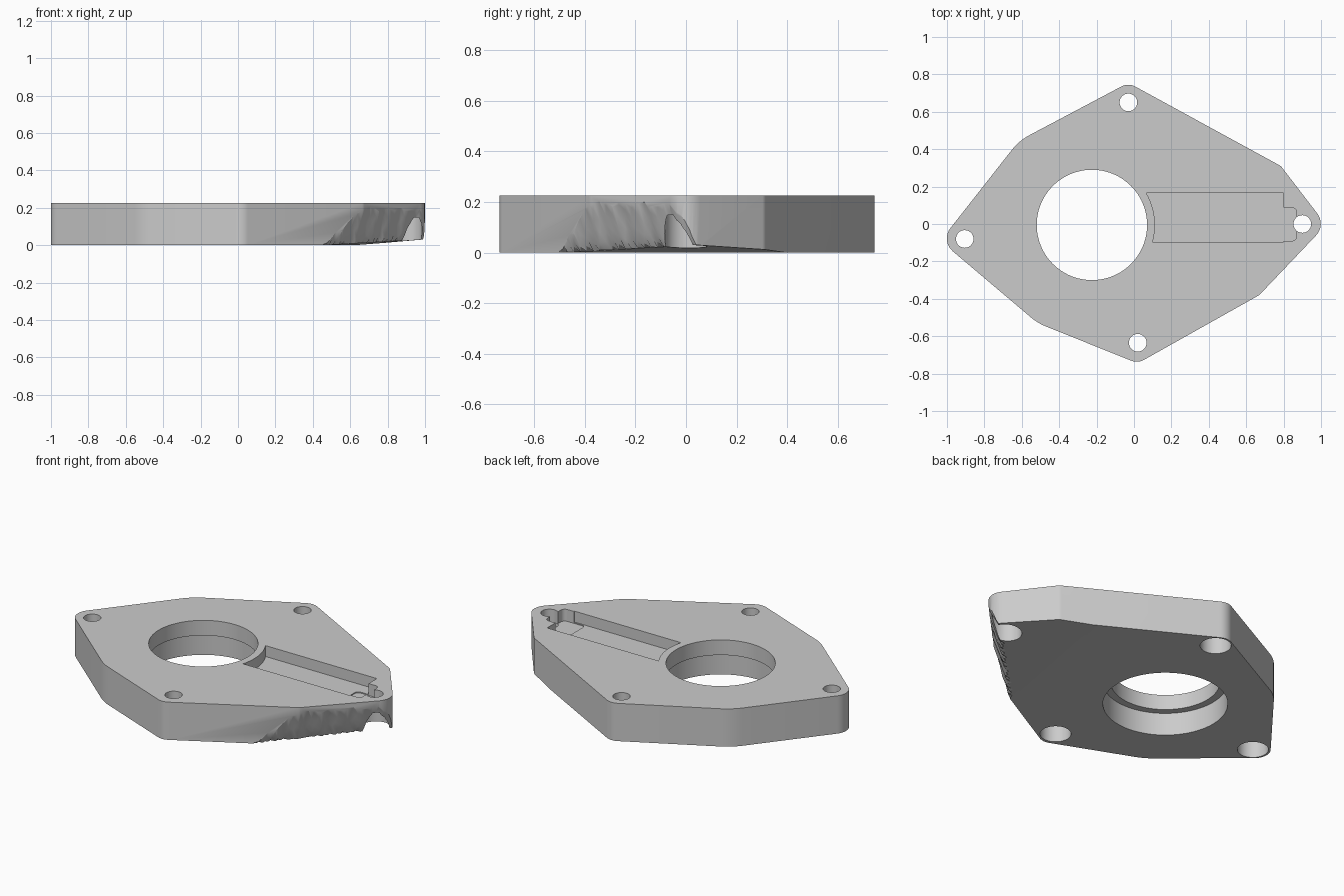
import bpy, bmesh, math
from mathutils import Vector

cube = bpy.data.objects.get("Cube")
if cube:
    bpy.data.objects.remove(cube, do_unlink=True)

THICK = 0.225
BORE = (-0.225, -0.005)
BOLT_HOLES = [(-0.03, 0.65), (0.02, -0.635), (-0.905, -0.08), (0.9, 0.0)]

grey = bpy.data.materials.new("plain grey")
grey.use_nodes = True
grey.diffuse_color = (0.6, 0.6, 0.6, 1)
grey.node_tree.nodes["Principled BSDF"].inputs["Base Color"].default_value = (0.6, 0.6, 0.6, 1)


def finish(bm, name):
    bmesh.ops.recalc_face_normals(bm, faces=bm.faces)
    mesh = bpy.data.meshes.new(name)
    bm.to_mesh(mesh)
    bm.free()
    mesh.materials.append(grey)
    obj = bpy.data.objects.new(name, mesh)
    bpy.context.collection.objects.link(obj)
    return obj


def rounded(corners, steps=8):
    """Polygon with each corner (x, y, radius) replaced by a tangent arc."""
    points = []
    for i, (x, y, r) in enumerate(corners):
        p = Vector((x, y))
        a = (Vector(corners[i - 1][:2]) - p).normalized()
        b = (Vector(corners[(i + 1) % len(corners)][:2]) - p).normalized()
        half = a.angle(b) / 2
        centre = p + (a + b).normalized() * r / math.sin(half)
        start = p + a * r / math.tan(half) - centre
        end = p + b * r / math.tan(half) - centre
        sweep = start.angle_signed(end)
        for k in range(steps + 1):
            t = -sweep * k / steps
            c, s = math.cos(t), math.sin(t)
            points.append(centre + Vector((c * start.x - s * start.y, s * start.x + c * start.y)))
    return points


def circle(centre, r, n=64):
    return [(centre[0] + r * math.cos(math.tau * k / n),
             centre[1] + r * math.sin(math.tau * k / n)) for k in range(n)]


def prism(name, outline, z0, z1):
    bm = bmesh.new()
    low = [bm.verts.new((p[0], p[1], z0)) for p in outline]
    high = [bm.verts.new((p[0], p[1], z1)) for p in outline]
    bm.faces.new(low)
    bm.faces.new(high)
    for i in range(len(low)):
        bm.faces.new((low[i - 1], low[i], high[i], high[i - 1]))
    return finish(bm, name)


def cut(target, cutter):
    cutter.hide_render = True
    mod = target.modifiers.new("cut", "BOOLEAN")
    mod.operation = "DIFFERENCE"
    mod.solver = "EXACT"
    mod.object = cutter
    bpy.context.view_layer.objects.active = target
    bpy.ops.object.modifier_apply(modifier=mod.name)
    bpy.data.objects.remove(cutter, do_unlink=True)


# Plate with rounded corners
plate = prism("flange_plate", rounded([
    (-0.03, 0.755, 0.08), (-0.614, 0.446, 0.3), (-1.035, -0.09, 0.09),
    (-0.515, -0.53, 0.3), (0.02, -0.745, 0.08), (0.67, -0.38, 0.05),
    (1.027, -0.005, 0.09), (0.785, 0.31, 0.05)]), 0, THICK)

# Stepped main bore, wider underneath
cut(plate, prism("bore_cutter", circle(BORE, 0.295, 96), -0.1, 0.4))
cut(plate, prism("lower_bore_cutter", circle(BORE, 0.337, 96), -0.1, 0.135))

# Bolt holes, counterbored from below
for spot in BOLT_HOLES:
    cut(plate, prism("hole_cutter", circle(spot, 0.047, 40), -0.1, 0.4))
    cut(plate, prism("counterbore_cutter", circle(spot, 0.084, 48), -0.1, 0.148))

# Shallow slot in the top, its inner end concentric with the bore
slot = [(0.8, -0.095), (0.8, 0.165)]
for k in range(13):
    y = 0.165 - 0.26 * k / 12
    slot.append((BORE[0] + math.sqrt(0.337 ** 2 - (y - BORE[1]) ** 2), y))
cut(plate, prism("slot_cutter", slot, 0.16, 0.4))

# Small rounded pocket at the outer end of the slot
cut(plate, prism("pocket_cutter", rounded([
    (0.725, -0.09, 0.025), (0.87, -0.09, 0.025),
    (0.87, 0.087, 0.025), (0.725, 0.087, 0.025)]), 0.154, 0.4))


# Broken lower corner: a shallow slope meeting a steep rippled face
def break_height(x, y):
    shallow = 0.07 * (x - 0.552 - 0.184 * y)
    out = 0.717 * x - 0.697 * y
    steep = 0.2 - 3 * (0.745 - out)
    steep += 0.01 * math.sin(38 * (x + y)) + 0.006 * math.sin(90 * x + 45 * y)
    return max(shallow, min(steep, 0.208))


bm = bmesh.new()
bmesh.ops.create_cube(bm, size=1)
bmesh.ops.subdivide_edges(bm, edges=bm.edges[:], cuts=40, use_grid_fill=True)
for v in bm.verts:
    x, y = 0.73 + 0.68 * v.co.x, -0.05 + 1.04 * v.co.y
    t = v.co.z + 0.5
    v.co = (x, y, -0.2 + t * (break_height(x, y) + 0.2))
cut(plate, finish(bm, "break_cutter"))

# Smooth curved walls, crisp edges
bpy.ops.object.select_all(action="DESELECT")
plate.select_set(True)
bpy.context.view_layer.objects.active = plate
bpy.ops.object.shade_smooth_by_angle(angle=math.radians(25))
